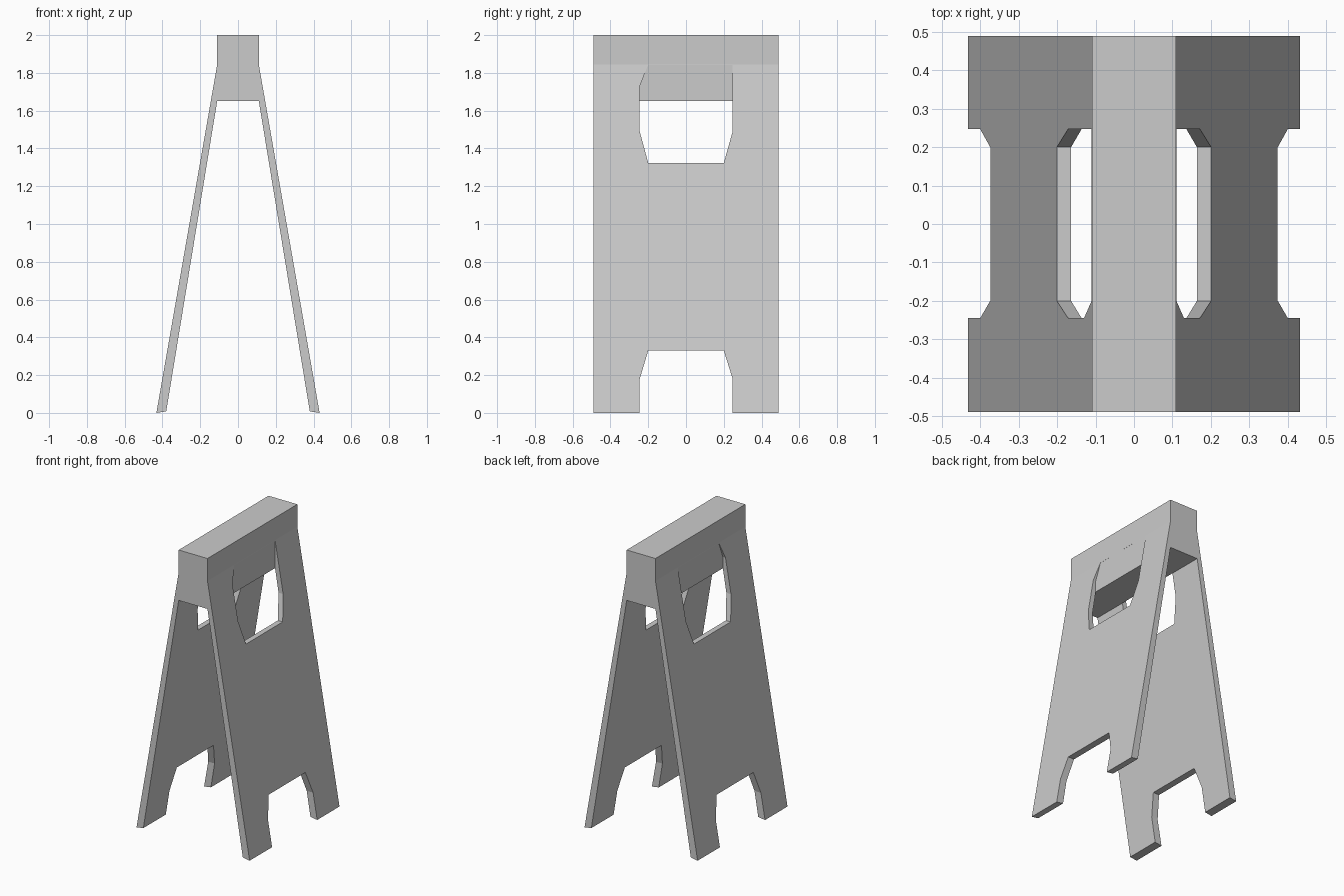
import bpy, bmesh

if "Cube" in bpy.data.objects:
    bpy.data.objects.remove(bpy.data.objects["Cube"])


def prism(name, points, vec):
    """Extrude a closed polygon of 3D points along vec into a solid."""
    bm = bmesh.new()
    face = bm.faces.new([bm.verts.new(p) for p in points])
    ext = bmesh.ops.extrude_face_region(bm, geom=[face])
    verts = [g for g in ext["geom"] if isinstance(g, bmesh.types.BMVert)]
    bmesh.ops.translate(bm, verts=verts, vec=vec)
    bmesh.ops.recalc_face_normals(bm, faces=bm.faces)
    mesh = bpy.data.meshes.new(name)
    bm.to_mesh(mesh)
    bm.free()
    obj = bpy.data.objects.new(name, mesh)
    bpy.context.collection.objects.link(obj)
    return obj


def cut(target, cutter):
    cutter.hide_render = True
    mod = target.modifiers.new("cut", "BOOLEAN")
    mod.operation = "DIFFERENCE"
    mod.solver = "EXACT"
    mod.object = cutter
    bpy.context.view_layer.objects.active = target
    bpy.ops.object.modifier_apply(modifier=mod.name)
    bpy.data.objects.remove(cutter)


# A-shaped frame: top beam and two splayed panels as one mirrored profile
half = [(0.11, 2.0), (0.11, 1.845), (0.432, 0.0), (0.38, 0.008), (0.11, 1.652)]
profile = half + [(-x, z) for x, z in reversed(half)]
frame = prism("barrier_frame", [(x, -0.49, z) for x, z in profile], (0, 0.98, 0))

# Chamfered openings in (y, z): handle hole under the beam, notch between feet
handle = [(-0.2, 1.843), (-0.245, 1.73), (-0.245, 1.49), (-0.2, 1.323),
          (0.2, 1.323), (0.247, 1.49), (0.247, 1.843)]
notch = [(-0.245, -0.1), (-0.245, 0.18), (-0.2, 0.33),
         (0.2, 0.33), (0.247, 0.18), (0.247, -0.1)]

for side in (-1, 1):
    for name, outline in (("handle_cutter", handle), ("foot_cutter", notch)):
        cutter = prism(name, [(side * 0.11, y, z) for y, z in outline],
                       (side * 0.5, 0, 0))
        cut(frame, cutter)
